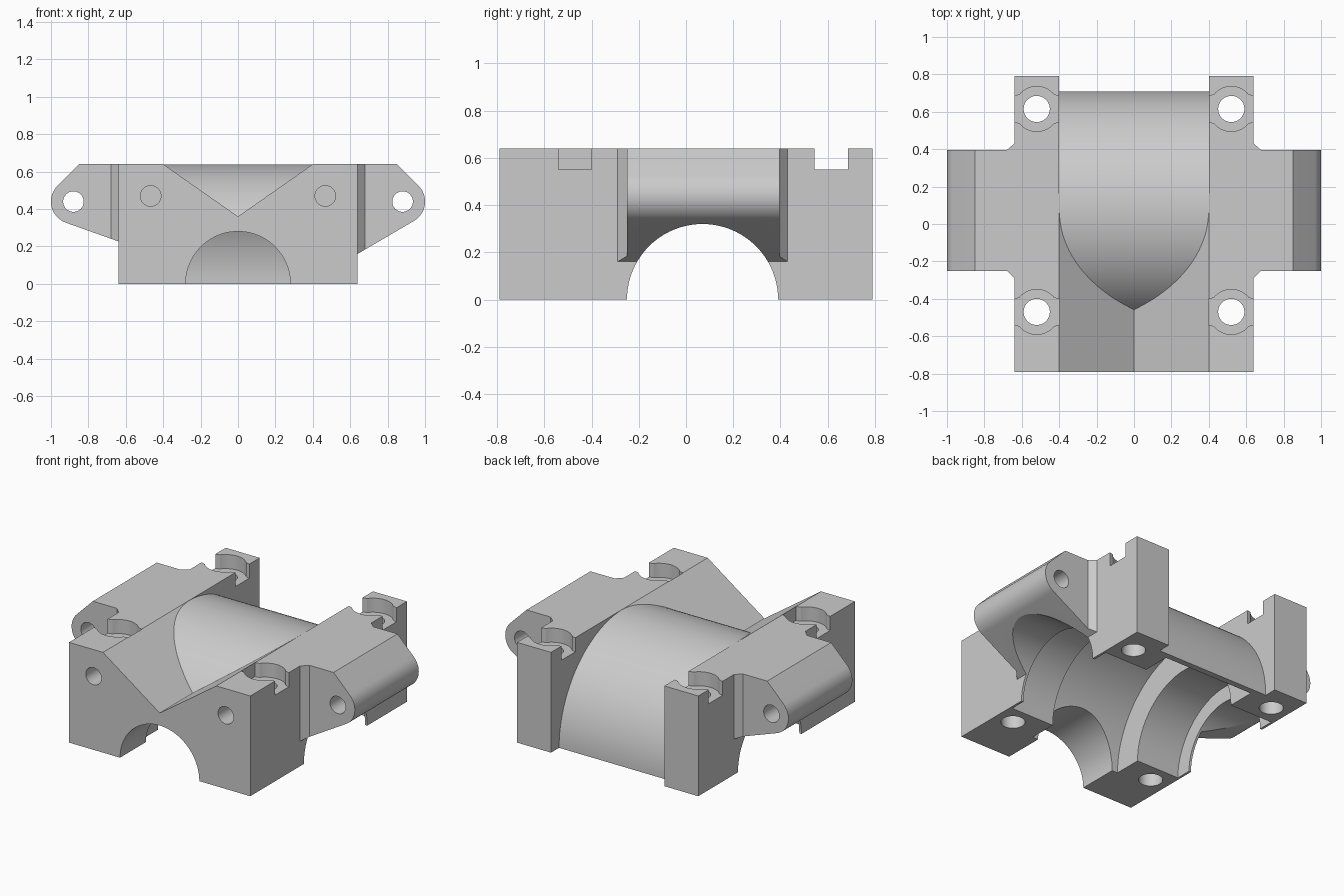
import bpy, bmesh, math
from mathutils import Matrix, Vector

if "Cube" in bpy.data.objects:
    bpy.data.objects.remove(bpy.data.objects["Cube"])

metal = bpy.data.materials.new("plain grey")
metal.diffuse_color = (0.60, 0.60, 0.60, 1)
metal.use_nodes = True
metal.node_tree.nodes["Principled BSDF"].inputs["Base Color"].default_value = metal.diffuse_color
AXIS_Y = 0.07          # main bore runs along x at this y, z = 0


def finish(name, bm):
    bmesh.ops.recalc_face_normals(bm, faces=bm.faces)
    me = bpy.data.meshes.new(name)
    bm.to_mesh(me)
    bm.free()
    ob = bpy.data.objects.new(name, me)
    bpy.context.collection.objects.link(ob)
    me.materials.append(metal)
    return ob


def box(name, x0, x1, y0, y1, z0, z1):
    return prism(name, [(x0, y0), (x1, y0), (x1, y1), (x0, y1)], 'Z', z0, z1)


def prism(name, pts, axis, a, b):
    """Extrude a 2D outline: (x, y) along Z, or (x, z) along Y."""
    bm = bmesh.new()
    place = (lambda u, v, w: (u, v, w)) if axis == 'Z' else (lambda u, v, w: (u, w, v))
    lo = [bm.verts.new(place(u, v, a)) for u, v in pts]
    hi = [bm.verts.new(place(u, v, b)) for u, v in pts]
    bm.faces.new(lo)
    bm.faces.new(hi)
    for i in range(len(pts)):
        j = (i + 1) % len(pts)
        bm.faces.new((lo[i], lo[j], hi[j], hi[i]))
    return finish(name, bm)


def cyl(name, r, axis, center, length, seg=48):
    rot = {'X': Matrix.Rotation(math.pi / 2, 4, 'Y'),
           'Y': Matrix.Rotation(math.pi / 2, 4, 'X'), 'Z': Matrix()}[axis]
    bm = bmesh.new()
    bmesh.ops.create_cone(bm, cap_ends=True, segments=seg, radius1=r, radius2=r, depth=length,
                          matrix=Matrix.Translation(Vector(center)) @ rot)
    return finish(name, bm)


def boolean(target, tool, op='DIFFERENCE'):
    m = target.modifiers.new("cut", 'BOOLEAN')
    m.operation, m.object, m.solver = op, tool, 'EXACT'
    dg = bpy.context.evaluated_depsgraph_get()
    dg.update()
    me = bpy.data.meshes.new_from_object(target.evaluated_get(dg))
    target.modifiers.clear()
    target.data = me
    bpy.data.objects.remove(tool)


def arc(cx, cy, r, a0, a1, n):
    return [(cx + r * math.cos(math.radians(a0 + (a1 - a0) * i / n)),
             cy + r * math.sin(math.radians(a0 + (a1 - a0) * i / n))) for i in range(n + 1)]


# Main block with V-shaped front saddle and open rear pocket
body = box("bearing_housing", -0.64, 0.64, -0.79, 0.79, -0.1, 0.64)
boolean(body, prism("v_cut", [(0, 0.36), (0.543, 0.74), (-0.543, 0.74)], 'Y', -0.9, AXIS_Y))
boolean(body, box("pocket_cut", -0.4, 0.4, 0.06, 0.9, -0.2, 0.8))

# Round bearing shell between the posts
boolean(body, cyl("shell", 0.639, 'X', (0, AXIS_Y, 0), 0.9, 128), 'UNION')

# Side ears: rounded profile, trimmed in plan to give corner chamfers
for s, low in ((-1, 0.213), (1, 0.137)):
    # tangent of the sloping underside on the ear's round end
    dx, dz = 0.88 - 0.6, 0.44 - low
    tip = math.degrees(math.atan2(-dz, -dx) + math.acos(0.12 / math.hypot(dx, dz)))
    prof = [(0.6, 0.64), (0.6, low)] + arc(0.88, 0.44, 0.12, tip, 45, 20) + [(0.85, 0.64)]
    plan = [(0.6, -0.29), (0.64, -0.29), (0.68, -0.25), (1.1, -0.25),
            (1.1, 0.395), (0.68, 0.395), (0.64, 0.43), (0.6, 0.43)]
    ear = prism("ear", [(s * x, z) for x, z in prof], 'Y', -0.4, 0.55)
    boolean(ear, prism("ear_plan", [(s * x, y) for x, y in plan], 'Z', -0.5, 1), 'INTERSECT')
    boolean(body, ear, 'UNION')
    boolean(body, cyl("ear_hole", 0.055, 'Y', (s * 0.88, AXIS_Y, 0.44), 1.2))

# Stepped main bore (thin end lips, wide bore, central chamber) and front bore
for r, half in ((0.32, 1.2), (0.42, 0.625), (0.60, 0.32)):
    boolean(body, cyl("main_bore", r, 'X', (0, AXIS_Y, 0), 2 * half, 96))
boolean(body, cyl("front_bore", 0.28, 'Y', (0, -0.45, 0), 0.9, 96))

# Bolt holes, their open washer seats, and blind holes in the front
top = arc(0, 0, 0.12, 140, 40, 16)
edge = [(-0.121, 0.07), (-0.11, 0.071)] + top + [(0.11, 0.071), (0.121, 0.07)]
seat = edge + [(-x, -y) for x, y in edge]
for s in (-1, 1):
    for y in (-0.47, 0.615):
        boolean(body, prism("seat_cut", [(s * 0.52 + u, y + v) for u, v in seat], 'Z', 0.55, 0.8))
        boolean(body, cyl("bolt_hole", 0.07, 'Z', (s * 0.52, y, 0.3), 1.4))
    boolean(body, cyl("front_hole", 0.055, 'Y', (s * 0.467, -0.8, 0.47), 0.4))

# Trim flat at the base
boolean(body, box("base_trim", -2, 2, -2, 2, -2, 0))

bpy.context.view_layer.objects.active = body
body.select_set(True)
bpy.ops.object.shade_smooth_by_angle(angle=math.radians(25))
